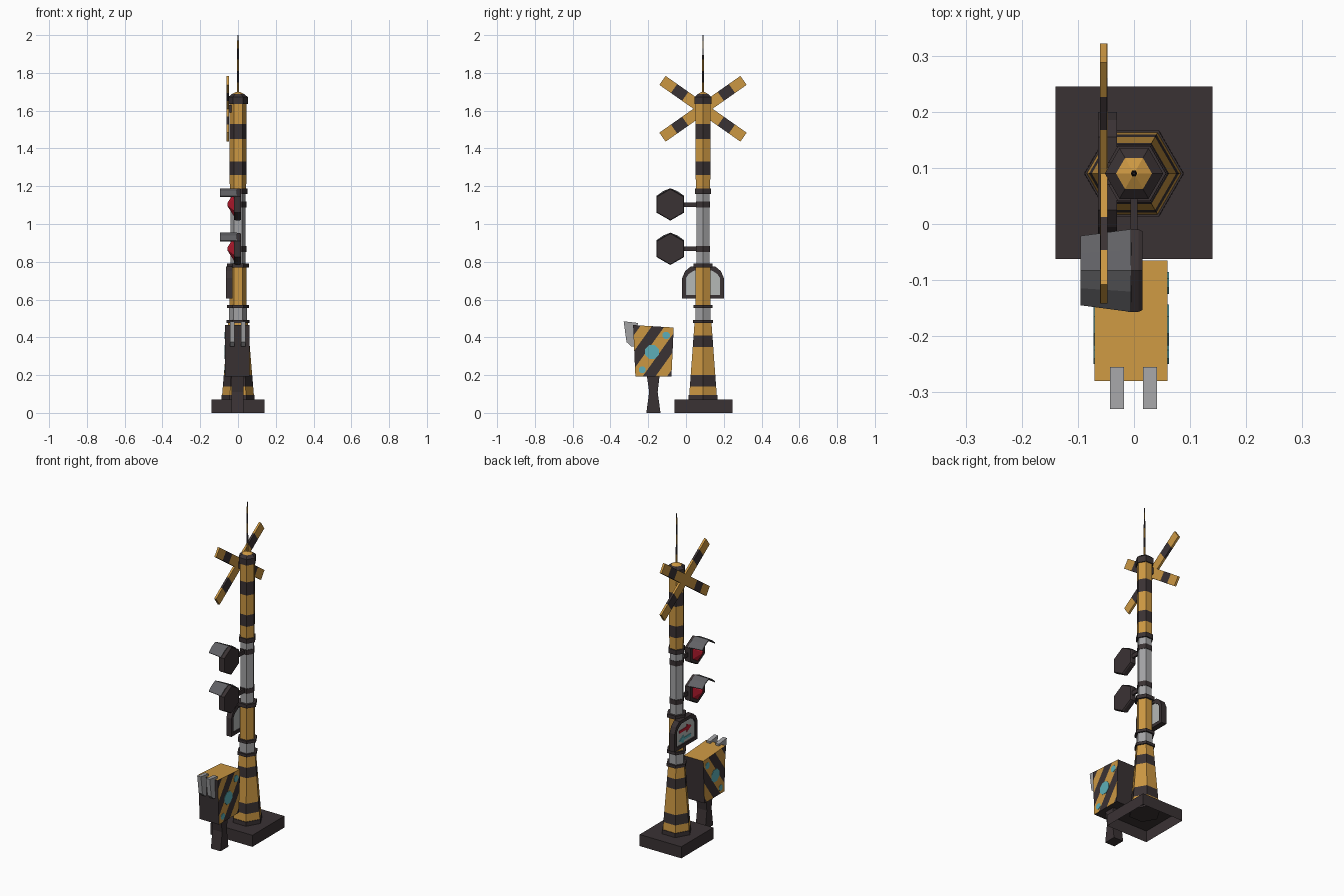
import bpy, bmesh, math
from mathutils import Vector

if "Cube" in bpy.data.objects:
    bpy.data.objects.remove(bpy.data.objects["Cube"])

COLORS = {
    "amber":      (0.60, 0.31, 0.055),
    "charcoal":   (0.042, 0.032, 0.034),
    "steel":      (0.36, 0.36, 0.37),
    "pale_panel": (0.46, 0.48, 0.47),
    "hood_grey":  (0.12, 0.12, 0.13),
    "red":        (0.50, 0.012, 0.03),
    "teal":       (0.11, 0.43, 0.48),
}
MATS = {}
for n, c in COLORS.items():
    MATS[n] = bpy.data.materials.new(n)
    MATS[n].diffuse_color = (*c, 1)

A, D, S = "amber", "charcoal", "steel"
PY = 0.09  # pole centre in y


def finish(name, bm, mats):
    bmesh.ops.recalc_face_normals(bm, faces=bm.faces[:])
    me = bpy.data.meshes.new(name)
    bm.to_mesh(me)
    bm.free()
    for m in mats:
        me.materials.append(MATS[m])
    ob = bpy.data.objects.new(name, me)
    bpy.context.collection.objects.link(ob)
    return ob


def lathe(name, profile, place, n=6):
    """profile: (height, radius, colour of the span above); place maps (h, r, angle) to a point"""
    bm = bmesh.new()
    mats = list(dict.fromkeys(p[2] for p in profile))
    rings = [[bm.verts.new(place(h, r, math.tau * i / n)) for i in range(n)] for h, r, _ in profile]
    for k in range(len(rings) - 1):
        for i in range(n):
            j = (i + 1) % n
            f = bm.faces.new((rings[k][i], rings[k][j], rings[k + 1][j], rings[k + 1][i]))
            f.material_index = mats.index(profile[k][2])
    for ring, p in ((rings[0], profile[0]), (rings[-1], profile[-1])):
        bm.faces.new(ring).material_index = mats.index(p[2])
    return finish(name, bm, mats)


def prism_bm(pts, x0, x1):
    """extrude a (y, z) outline along x"""
    bm = bmesh.new()
    a = [bm.verts.new((x0, y, z)) for y, z in pts]
    b = [bm.verts.new((x1, y, z)) for y, z in pts]
    bm.faces.new(a)
    bm.faces.new(b[::-1])
    for i in range(len(pts)):
        j = (i + 1) % len(pts)
        bm.faces.new((a[i], a[j], b[j], b[i]))
    return bm


def prism(name, pts, x0, x1, mat):
    return finish(name, prism_bm(pts, x0, x1), [mat])


def rect(y0, y1, z0, z1):
    return [(y0, z0), (y1, z0), (y1, z1), (y0, z1)]


def ngon(cy, cz, r, n=8):
    return [(cy + r * math.sin(math.tau * (i + .5) / n), cz + r * math.cos(math.tau * (i + .5) / n)) for i in range(n)]


# base slab, open underneath
bm = prism_bm(rect(-0.062, 0.245, 0, 0.07), -0.14, 0.14)
bmesh.ops.recalc_face_normals(bm, faces=bm.faces[:])
bmesh.ops.delete(bm, geom=[f for f in bm.faces if f.normal.z < -0.9], context='FACES')
finish("base_slab", bm, [D])


# striped six-sided pole with clamp rings and cap
def upright(h, r, a):
    return (r * math.cos(a), PY + r * math.sin(a), h)


def taper(z):
    return 0.084 + (0.052 - 0.084) * (z - 0.095) / 0.38


pole = [(0.06, 0.089, D), (0.095, 0.088, D)]
pole += [(z, taper(z), c) for z, c in ((0.095, A), (0.14, D), (0.20, A), (0.35, D), (0.41, A), (0.475, D))]
pole += [(0.475, 0.06, D), (0.492, 0.06, D), (0.492, 0.047, S), (0.555, 0.047, D),
         (0.555, 0.058, D), (0.572, 0.058, D), (0.572, 0.045, A), (0.77, 0.045, D),
         (0.77, 0.057, D), (0.792, 0.057, D), (0.792, 0.041, S), (1.16, 0.041, D),
         (1.16, 0.05, D), (1.188, 0.05, D), (1.188, 0.043, A)]
pole += [(z, 0.045, c) for z, c in ((1.26, D), (1.33, A), (1.45, D), (1.53, A), (1.635, D))]
pole += [(1.635, 0.052, D), (1.672, 0.052, D), (1.688, 0.032, A), (1.70, 0.007, A)]
lathe("pole", pole, upright)

# striped antenna
lathe("antenna", [(1.69, 0.006, A), (1.75, 0.006, D), (1.81, 0.005, A), (1.87, 0.005, D),
                  (1.93, 0.004, A), (1.97, 0.004, D), (2.0, 0.002, D)], upright)

# crossed boards, striped along their length
for k, ang in enumerate((35, -35)):
    u = Vector((math.cos(math.radians(ang)), math.sin(math.radians(ang))))
    v = Vector((-u.y, u.x)) * 0.029
    c = Vector((PY, 1.61))
    x0 = -0.061 + 0.001 * k
    bm = prism_bm([tuple(c + u * s + v * t) for s, t in ((-.262, -1), (.262, -1), (.262, 1), (-.262, 1))],
                  x0, x0 + 0.013)
    u3 = Vector((0, u.x, u.y))
    c3 = Vector((0, PY, 1.61))
    for d in (-0.187, -0.115, 0.115, 0.187):
        bmesh.ops.bisect_plane(bm, geom=bm.verts[:] + bm.edges[:] + bm.faces[:], plane_co=c3 + u3 * d, plane_no=u3)
    for f in bm.faces:
        f.material_index = int(0.115 < abs((f.calc_center_median() - c3).dot(u3)) < 0.187)
    finish(f"cross_board_{k + 1}", bm, [A, D])
prism("cross_bracket", rect(PY - 0.02, PY + 0.02, 1.59, 1.63), -0.05, -0.03, D)

# two signal lamps facing -x, each with lens, hood and arm
LY = -0.083
for k, lz in enumerate((1.103, 0.868)):
    def sideways(h, r, a, lz=lz):
        return (h, LY + r * math.sin(a), lz + r * math.cos(a))
    lathe(f"lamp_body_{k + 1}", [(-0.022, 0.080, D), (-0.01, 0.085, D), (0.008, 0.085, D), (0.015, 0.081, D)], sideways)
    lathe(f"lamp_lens_{k + 1}", [(-0.02, 0.064, "red"), (-0.056, 0.008, "red")], sideways)
    bm = bmesh.new()
    rows = [[bm.verts.new((x, LY + w * s, lz + z)) for s, z in ((-1, .043), (-.5, .069), (0, .083), (.5, .069), (1, .043))]
            for x, w in ((-0.005, 0.072), (-0.095, 0.060))]
    for i in range(4):
        bm.faces.new((rows[0][i], rows[0][i + 1], rows[1][i + 1], rows[1][i]))
    hood = finish(f"lamp_hood_{k + 1}", bm, ["hood_grey"])
    mod = hood.modifiers.new("thickness", 'SOLIDIFY')
    mod.thickness = 0.006
    mod.offset = 0
    prism(f"lamp_arm_{k + 1}", rect(-0.03, 0.07, lz - 0.012, lz + 0.012), -0.006, 0.006, D)
    lathe(f"arm_clamp_{k + 1}", [(lz - 0.015, 0.044, D), (lz + 0.015, 0.044, D)], upright)


# arched direction sign: dark rim, pale panel and two arrows
def arch(g):
    h, t, b = 0.11 - g, 0.775 - g, 0.605 + g
    half = [(h, b), (h, 0.715), (h - 0.015, 0.75 - g * .7), (h - 0.045, t)]
    return [(PY + y, z) for y, z in half] + [(PY - y, z) for y, z in half[::-1]]


outer, inner = arch(0), arch(0.02)
bm = bmesh.new()
loops = [[bm.verts.new((x, y, z)) for y, z in pts] for x, pts in
         ((-0.064, outer), (-0.03, outer), (-0.03, inner), (-0.064, inner))]
for k in range(4):
    for i in range(8):
        j = (i + 1) % 8
        a, b = loops[k], loops[(k + 1) % 4]
        bm.faces.new((a[i], a[j], b[j], b[i]))
finish("sign_rim", bm, [D])
prism("sign_panel", arch(0.018), -0.056, -0.036, "pale_panel")
for name, z, s, mat in (("sign_arrow_upper", 0.705, -1, "red"), ("sign_arrow_lower", 0.65, 1, "teal")):
    shape = ((-.055, -.008), (.015, -.008), (.015, -.024), (.06, 0), (.015, .024), (.015, .008), (-.055, .008))
    prism(name, [(PY + s * y, z + h) for y, h in shape], -0.059, -0.055, mat)

# detector box with diagonal stripes on both sides
bm = prism_bm([(-0.28, 0.465), (-0.065, 0.452), (-0.077, 0.192), (-0.268, 0.192)], -0.07, 0.06)
mid, nrm = Vector((0, -0.172, 0.325)), Vector((0, 0.81, -0.58)).normalized()
for d in (-0.135, -0.085, -0.03, 0.03, 0.085, 0.135):
    bmesh.ops.bisect_plane(bm, geom=bm.verts[:] + bm.edges[:] + bm.faces[:], plane_co=mid + nrm * d, plane_no=nrm)
bmesh.ops.recalc_face_normals(bm, faces=bm.faces[:])
for f in bm.faces:
    d = abs((f.calc_center_median() - mid).dot(nrm))
    if abs(f.normal.x) > 0.9:
        f.material_index = int(0.03 < d < 0.085 or d > 0.135)
    else:
        f.material_index = int(f.normal.z < 0.9)
finish("detector_box", bm, [A, D])

# teal spots on the box sides
for side, x in (("right", 0.06), ("left", -0.07)):
    for k, (y, z, r) in enumerate(((-0.18, 0.322, 0.04), (-0.105, 0.41, 0.021), (-0.232, 0.228, 0.019))):
        prism(f"spot_{side}_{k + 1}", ngon(y, z, r), x - 0.002, x + 0.002, "teal")

# fins on the box front
for k, x in enumerate((-0.043, 0.016)):
    prism(f"box_fin_{k + 1}", [(-0.33, 0.485), (-0.255, 0.476), (-0.262, 0.35), (-0.29, 0.352), (-0.315, 0.375)],
          x, x + 0.025, S)

# box leg, waisted
prism("box_leg", [(-0.21, 0), (-0.135, 0), (-0.15, 0.11), (-0.14, 0.195), (-0.207, 0.195), (-0.195, 0.11)],
      -0.035, 0.03, D)

for m in bpy.data.materials:
    if m.users and not m.is_grease_pencil:
        m.use_nodes = True
        m.node_tree.nodes["Principled BSDF"].inputs["Base Color"].default_value = m.diffuse_color
